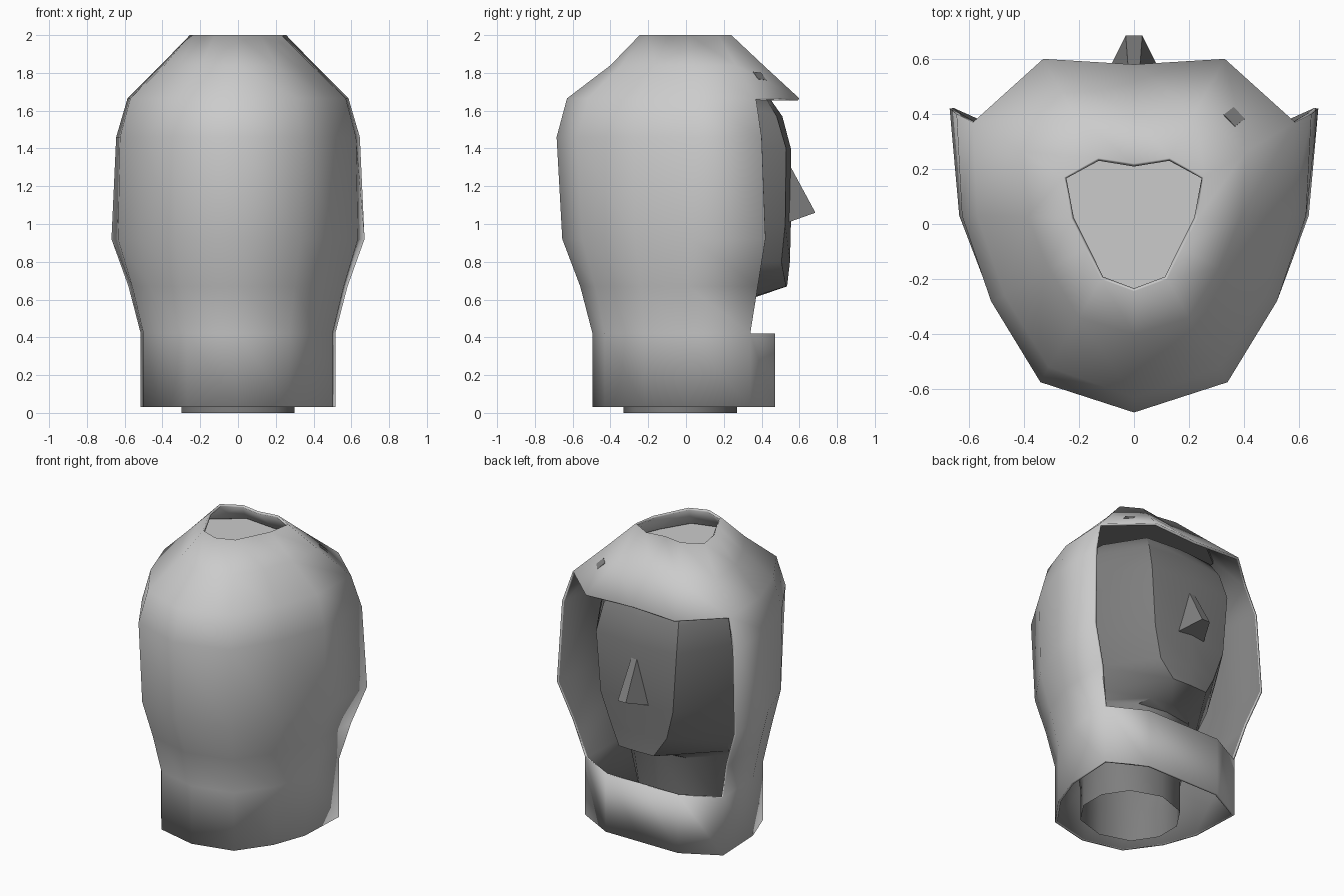
import bpy, bmesh, math
from mathutils import Matrix, Vector

cube = bpy.data.objects.get("Cube")
if cube:
    bpy.data.objects.remove(cube)


def material(name, value):
    mat = bpy.data.materials.new(name)
    mat.use_nodes = True
    color = (value, value, value, 1)
    mat.diffuse_color = color
    mat.node_tree.nodes["Principled BSDF"].inputs["Base Color"].default_value = color
    return mat


def finish(name, bm, mats, angle=None):
    mesh = bpy.data.meshes.new(name)
    bmesh.ops.recalc_face_normals(bm, faces=bm.faces)
    bm.to_mesh(mesh)
    bm.free()
    for mat in mats:
        mesh.materials.append(mat)
    obj = bpy.data.objects.new(name, mesh)
    bpy.context.collection.objects.link(obj)
    bpy.ops.object.select_all(action="DESELECT")
    bpy.context.view_layer.objects.active = obj
    obj.select_set(True)
    if angle:
        bpy.ops.object.shade_smooth_by_angle(angle=math.radians(angle))
    return obj


def loft(rings, opening=(), top=False, bottom=False):
    """Half rings run from the face side to the rear and are mirrored in x."""
    bm = bmesh.new()
    loops = []
    for z, half in rings:
        full = half + [(-x, y) for x, y in half[-2:0:-1]]
        loops.append([bm.verts.new((x, y, z)) for x, y in full])
    n = len(loops[0])
    for row, (low, high) in enumerate(zip(loops, loops[1:])):
        for i in range(n):
            j = (i + 1) % n
            if row in opening and (i < 2 or i >= n - 2):
                continue
            bm.faces.new((low[i], low[j], high[j], high[i]))
    if bottom:
        bm.faces.new(loops[0])
    if top:
        bm.faces.new(loops[-1])
    bmesh.ops.delete(bm, geom=[v for v in bm.verts if not v.link_faces], context="VERTS")
    return bm


gray = material("light gray", 0.6)
dark = material("dark gray", 0.21)

# Hood: open at the face, the crown and the bottom
neck_band = [(0, .47), (.27, .47), (.515, .34), (.5, 0), (.42, -.22), (.27, -.43), (0, -.495)]
crown = [(0, .39), (.224, .41), (.41, .264), (.39, .025), (.31, -.16), (.2, -.34), (0, -.4)]
hood_rings = [
    (.03, neck_band),
    (.42, neck_band),
    (.67, [(0, .5), (.3, .5), (.58, .38), (.56, .01), (.47, -.24), (.3, -.48), (0, -.56)]),
    (.92, [(0, .5), (.3, .5), (.67, .42), (.635, .03), (.52, -.27), (.33, -.55), (0, -.655)]),
    (1.46, [(0, .5), (.3, .5), (.645, .4), (.625, .03), (.52, -.28), (.34, -.575), (0, -.685)]),
    (1.665, [(0, .58), (.33, .6), (.585, .37), (.57, .03), (.47, -.26), (.31, -.52), (0, -.63)]),
    (1.84, crown),
    (2, [(0, .22), (.13, .24), (.255, .17), (.23, .02), (.175, -.09), (.12, -.2), (0, -.245)]),
]
bm = loft(hood_rings, opening=(1, 2, 3, 4))
for face in bm.faces:
    # The lining is dark, except around the hole in the crown
    face.material_index = 2 if face.calc_center_median().z > 1.85 else 0
hood = finish("hood", bm, [gray, dark, gray], 70)
shell = hood.modifiers.new("thickness", "SOLIDIFY")
shell.thickness = 0.016
shell.offset = -1
shell.material_offset = 1

# Light lid under the crown hole, dark beneath
bm = loft([(1.8, crown), (1.82, crown)], top=True, bottom=True)
for face in bm.faces:
    face.material_index = 0 if face.calc_center_median().z > 1.815 else 1
finish("crown_lid", bm, [gray, dark])

# Head with a face panel, a chin ledge and an open neck
neck = [(0, .27), (.2, .2), (.3, .05), (.3, -.12), (.2, -.27), (0, -.33)]
head_rings = [
    (0, neck),
    (.2, neck),
    (.58, [(0, .31), (.2, .28), (.38, .1), (.38, -.12), (.22, -.32), (0, -.38)]),
    (.61, [(0, .36), (.15, .34), (.39, .1), (.39, -.1), (.23, -.34), (0, -.4)]),
    (.67, [(0, .535), (.13, .53), (.4, .13), (.4, -.1), (.25, -.37), (0, -.43)]),
    (.8, [(0, .55), (.21, .505), (.44, .17), (.45, -.1), (.27, -.42), (0, -.48)]),
    (1, [(0, .555), (.27, .525), (.48, .2), (.5, -.1), (.29, -.45), (0, -.53)]),
    (1.4, [(0, .555), (.3, .53), (.5, .2), (.52, -.1), (.3, -.47), (0, -.56)]),
    (1.57, [(0, .51), (.28, .48), (.46, .2), (.48, -.1), (.27, -.43), (0, -.5)]),
    (1.67, [(0, .44), (.25, .42), (.4, .18), (.42, -.08), (.22, -.36), (0, -.42)]),
    (1.78, [(0, .24), (.14, .23), (.22, .1), (.22, -.05), (.13, -.2), (0, -.24)]),
]
finish("head", loft(head_rings, top=True), [dark], 40)

# Wedge nose
bm = bmesh.new()
for half, y, z in ((.02, .55, 1.31), (.03, .685, 1.06), (.1, .545, 1.01)):
    for side in (-1, 1):
        bm.verts.new((side * half, y, z))
bmesh.ops.convex_hull(bm, input=bm.verts)
finish("nose", bm, [dark])

# Small diamond patch lying on the hood above the brim
bm = bmesh.new()
bmesh.ops.create_cone(bm, cap_ends=True, segments=4, radius1=.042, radius2=.042, depth=.009)
bmesh.ops.rotate(bm, verts=bm.verts, matrix=Matrix.Rotation(math.radians(36), 3, "Z"))
patch = finish("hood_patch", bm, [dark])
patch.location = (.363, .388, 1.781)
patch.rotation_euler = Vector((.22, .26, .386)).to_track_quat("Z", "Y").to_euler()
